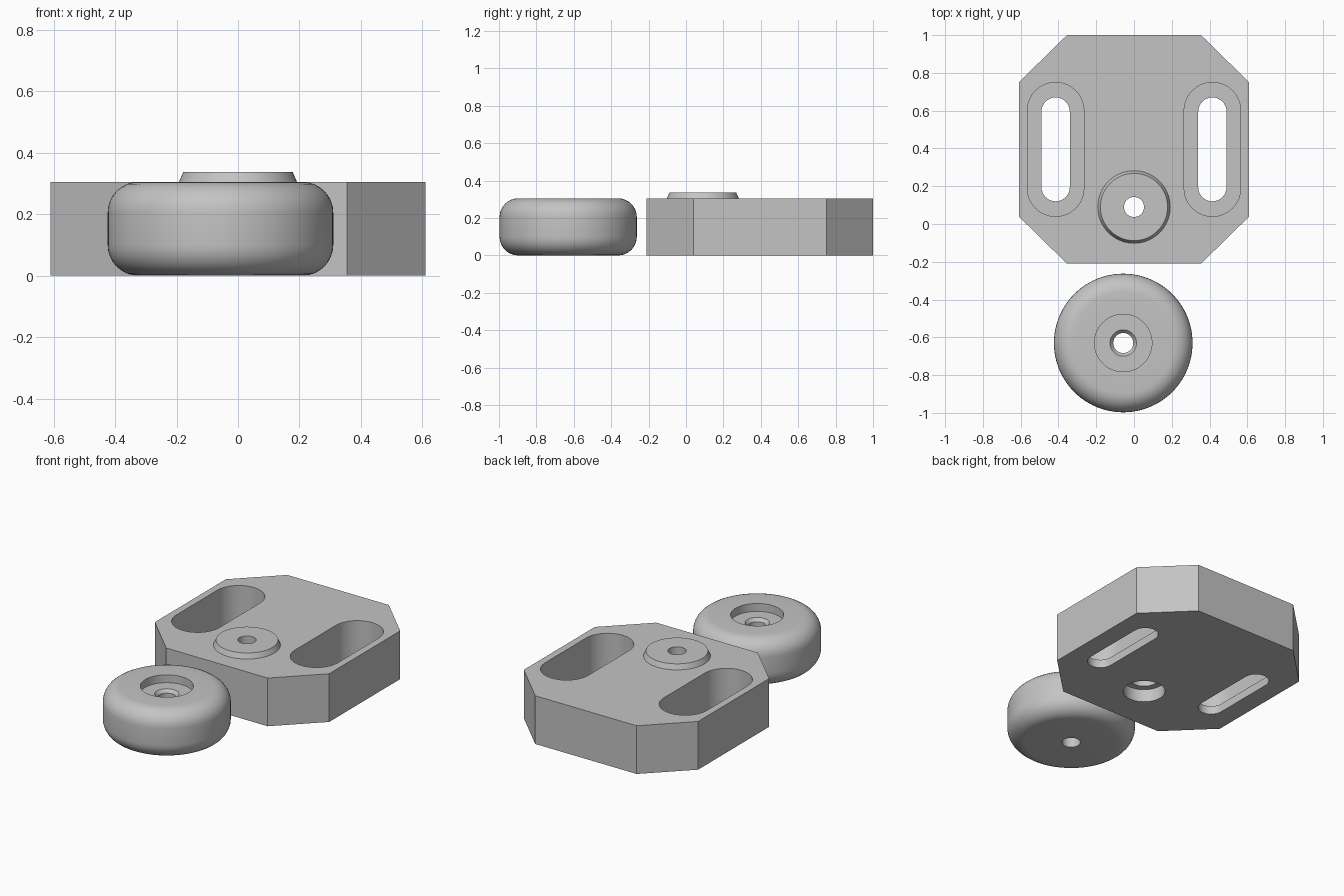
import bpy, bmesh, math

if "Cube" in bpy.data.objects:
    bpy.data.objects.remove(bpy.data.objects["Cube"])

grey = bpy.data.materials.new("plain grey")
grey.diffuse_color = (0.55, 0.55, 0.55, 1)
grey.use_nodes = True
grey.node_tree.nodes["Principled BSDF"].inputs["Base Color"].default_value = grey.diffuse_color


def finish(name, bm, hidden=False):
    bmesh.ops.remove_doubles(bm, verts=bm.verts, dist=1e-5)
    bmesh.ops.recalc_face_normals(bm, faces=bm.faces)
    mesh = bpy.data.meshes.new(name)
    bm.to_mesh(mesh)
    bm.free()
    mesh.materials.append(grey)
    ob = bpy.data.objects.new(name, mesh)
    bpy.context.collection.objects.link(ob)
    ob.hide_render = hidden
    return ob


def prism(name, outline, z0, z1, hidden=False):
    """Extrude a flat outline from z0 to z1."""
    bm = bmesh.new()
    face = bm.faces.new([bm.verts.new((x, y, z0)) for x, y in outline])
    ext = bmesh.ops.extrude_face_region(bm, geom=[face])
    verts = [v for v in ext["geom"] if isinstance(v, bmesh.types.BMVert)]
    bmesh.ops.translate(bm, verts=verts, vec=(0, 0, z1 - z0))
    return finish(name, bm, hidden)


def lathe(name, profile, cx, cy, closed=True, hidden=False, steps=64):
    """Spin an (r, z) profile about a vertical axis."""
    bm = bmesh.new()
    verts = [bm.verts.new((cx + r, cy, z)) for r, z in profile]
    edges = [bm.edges.new(p) for p in zip(verts, verts[1:])]
    if closed:
        edges.append(bm.edges.new((verts[-1], verts[0])))
    bmesh.ops.spin(bm, geom=verts + edges, cent=(cx, cy, 0), axis=(0, 0, 1),
                   angle=2 * math.pi, steps=steps)
    return finish(name, bm, hidden)


def slot(cx, r, y0, y1, n=16):
    """Round-ended slot outline."""
    top = [(cx + r * math.cos(math.pi * i / n), y1 - r + r * math.sin(math.pi * i / n))
           for i in range(n + 1)]
    bottom = [(cx - r * math.cos(math.pi * i / n), y0 + r - r * math.sin(math.pi * i / n))
              for i in range(n + 1)]
    return top + bottom


def cut(ob, cutter, operation="DIFFERENCE"):
    mod = ob.modifiers.new(cutter.name, "BOOLEAN")
    mod.operation = operation
    mod.solver = "EXACT"
    mod.object = cutter


H = 0.305

# Base plate with chamfered corners
plate = prism("base_plate", [(-0.355, -0.21), (0.355, -0.21), (0.61, 0.04), (0.61, 0.75),
                             (0.355, 1.0), (-0.355, 1.0), (-0.61, 0.75), (-0.61, 0.04)], 0, H)
cutters = []

# Raised conical boss on the plate
boss = lathe("boss", [(0, 0.25), (0.192, 0.25), (0.192, H), (0.178, 0.337), (0, 0.337)],
             0, 0.09, closed=False, hidden=True)
cut(plate, boss, "UNION")
cutters.append(boss)

# Stepped slots, one on each side
for side, s in (("left", -1), ("right", 1)):
    wide = prism(side + "_slot_recess", slot(s * 0.415, 0.15, 0.04, 0.75), 0.052, 0.5, True)
    thin = prism(side + "_slot", slot(s * 0.415, 0.075, 0.12, 0.67), -0.1, 0.2, True)
    for c in (wide, thin):
        cut(plate, c)
        cutters.append(c)

# Pivot hole, opening out in steps underneath
pivot = lathe("pivot_hole", [(0, -0.1), (0.12, -0.1), (0.12, 0.08), (0.08, 0.08), (0.08, 0.12),
                             (0.053, 0.12), (0.053, 0.5), (0, 0.5)],
              0, 0.09, closed=False, hidden=True)
cut(plate, pivot)
cutters.append(pivot)

# Roller with rounded rims, top recess and countersunk bore
R, f = 0.367, 0.1
arc = [i * math.pi / 16 for i in range(9)]
profile = [(0.053, 0)]
profile += [(R - f + f * math.sin(a), f - f * math.cos(a)) for a in arc]
profile += [(R - f + f * math.cos(a), H - f + f * math.sin(a)) for a in arc]
profile += [(0.152, H), (0.152, 0.255), (0.07, 0.255), (0.053, 0.235)]
roller = lathe("roller", profile, -0.057, -0.63, steps=96)

# Apply the cuts, then shade
bpy.context.view_layer.update()
graph = bpy.context.evaluated_depsgraph_get()
cut_mesh = bpy.data.meshes.new_from_object(plate.evaluated_get(graph))
plate.modifiers.clear()
plate.data = cut_mesh
for c in cutters:
    bpy.data.objects.remove(c)
for ob in (plate, roller):
    bpy.ops.object.select_all(action="DESELECT")
    ob.select_set(True)
    bpy.context.view_layer.objects.active = ob
    bpy.ops.object.shade_smooth_by_angle(angle=math.radians(30))
